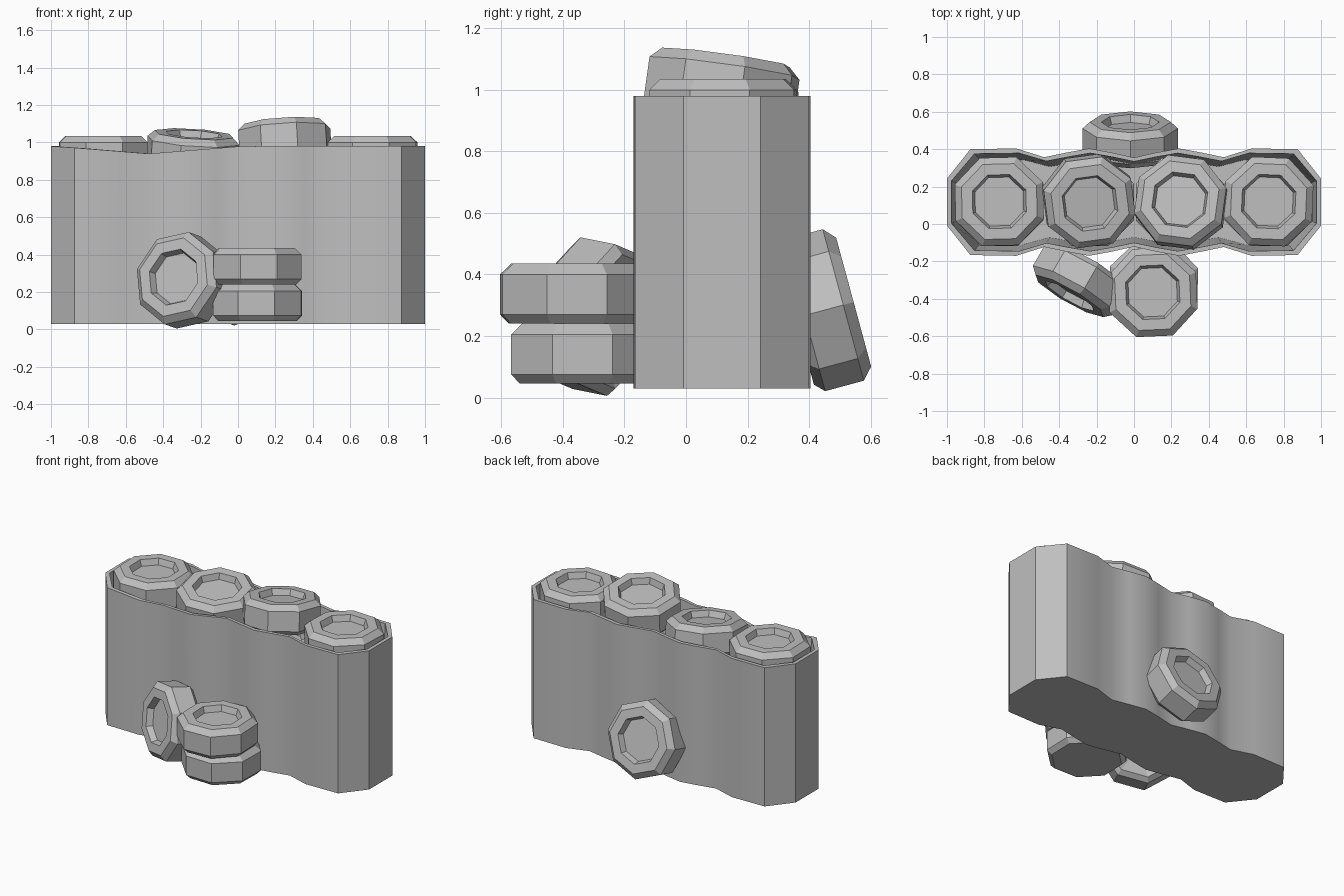
import bpy, bmesh, math
from mathutils import Vector, Matrix

if "Cube" in bpy.data.objects:
    bpy.data.objects.remove(bpy.data.objects["Cube"])

grey = bpy.data.materials.new("light_grey")
grey.use_nodes = True
color = (0.52, 0.52, 0.52, 1)
grey.diffuse_color = color
bsdf = next(n for n in grey.node_tree.nodes if n.type == 'BSDF_PRINCIPLED')
bsdf.inputs["Base Color"].default_value = color
bsdf.inputs["Roughness"].default_value = 0.8


def finish(bm, name):
    bmesh.ops.recalc_face_normals(bm, faces=bm.faces)
    mesh = bpy.data.meshes.new(name)
    bm.to_mesh(mesh)
    bm.free()
    mesh.materials.append(grey)
    obj = bpy.data.objects.new(name, mesh)
    bpy.context.collection.objects.link(obj)
    return obj


def loft(bm, loops, close_start=True, close_end=True):
    rings = [[bm.verts.new(p) for p in loop] for loop in loops]
    n = len(rings[0])
    for a, b in zip(rings, rings[1:]):
        for i in range(n):
            j = (i + 1) % n
            bm.faces.new((a[i], a[j], b[j], b[i]))
    if close_start:
        bm.faces.new(rings[0][::-1])
    if close_end:
        bm.faces.new(rings[-1])
    return rings


# Octagonal ring-shaped block: (radius, height) from underside to recess floor
HEIGHT = 0.195
PROFILE = [(0.225, 0), (0.255, 0.03), (0.255, 0.16), (0.217, HEIGHT),
           (0.155, HEIGHT), (0.14, 0.155)]


def block(name, top, spin=22.5, normal=(0, 0, 1), dented=False):
    """Place a block by the centre of its top face and its axis."""
    bm = bmesh.new()
    loops = [[(r * math.cos(k * math.tau / 8), r * math.sin(k * math.tau / 8), z - HEIGHT)
              for k in range(8)] for r, z in PROFILE]
    rings = loft(bm, loops, close_start=not dented)
    if dented:
        # Underside pushed in to a point
        tip = bm.verts.new((0, 0, -0.1))
        for k in range(8):
            bm.faces.new((rings[0][(k + 1) % 8], rings[0][k], tip))
    obj = finish(bm, name)
    tilt = Vector((0, 0, 1)).rotation_difference(Vector(normal)).to_matrix().to_4x4()
    obj.matrix_world = (Matrix.Translation(top) @ tilt
                        @ Matrix.Rotation(math.radians(spin), 4, 'Z'))
    return obj


# Scalloped open container
MID = 0.117
half = [(1.0, 0.125), (0.875, 0.283), (0.63, 0.287), (0.48, 0.24), (0.36, 0.265),
        (0.24, 0.287), (0.12, 0.265), (0, 0.238)]
back = half + [(-x, y) for x, y in half[-2::-1]]
outline = back + [(x, -y) for x, y in back[::-1]]


def section(inset, z, rim=False):
    points = []
    for x, y in outline:
        dip = 0.04 * max(0, 1 - abs(x + 0.48) / 0.5) if rim and y < 0 else 0
        points.append((x * (1 - inset), MID + y * (1 - inset / 0.285), z - dip))
    return points


bm = bmesh.new()
loft(bm, [section(0, 0.03), section(0, 0.98, True),
          section(0.025, 0.98, True), section(0.06, 0.05)])
container = finish(bm, "container")
bpy.context.view_layer.objects.active = container
container.select_set(True)
bpy.ops.object.shade_smooth_by_angle(angle=math.radians(35))
container.select_set(False)

# Four stacks inside the container, the topmost blocks lying loosely
tops = [((-0.72, 0.12, 1.035), 24, (0, 0, 1)),
        ((-0.235, 0.11, 1.045), 30, (0.07, -0.13, 1)),
        ((0.245, 0.13, 1.105), 15, (-0.06, 0.14, 1)),
        ((0.72, 0.12, 1.035), 20, (0, 0, 1))]
for i, (top, spin, normal) in enumerate(tops):
    block(f"stack_{i + 1}_top_block", top, spin, normal)
    for level in range(1, 5):
        block(f"stack_{i + 1}_block_{level}", (top[0], MID, 0.06 + level * HEIGHT - 0.005))

# Loose blocks in front and behind
block("front_upper_block", (0.1, -0.365, 0.435), 25)
block("front_lower_block", (0.105, -0.33, 0.24), 21)
block("front_leaning_block", (-0.345, -0.385, 0.28), 4, (-0.49, -0.85, 0.17), dented=True)
block("back_leaning_block", (-0.02, 0.545, 0.31), 0, (0, 0.965, 0.262))
